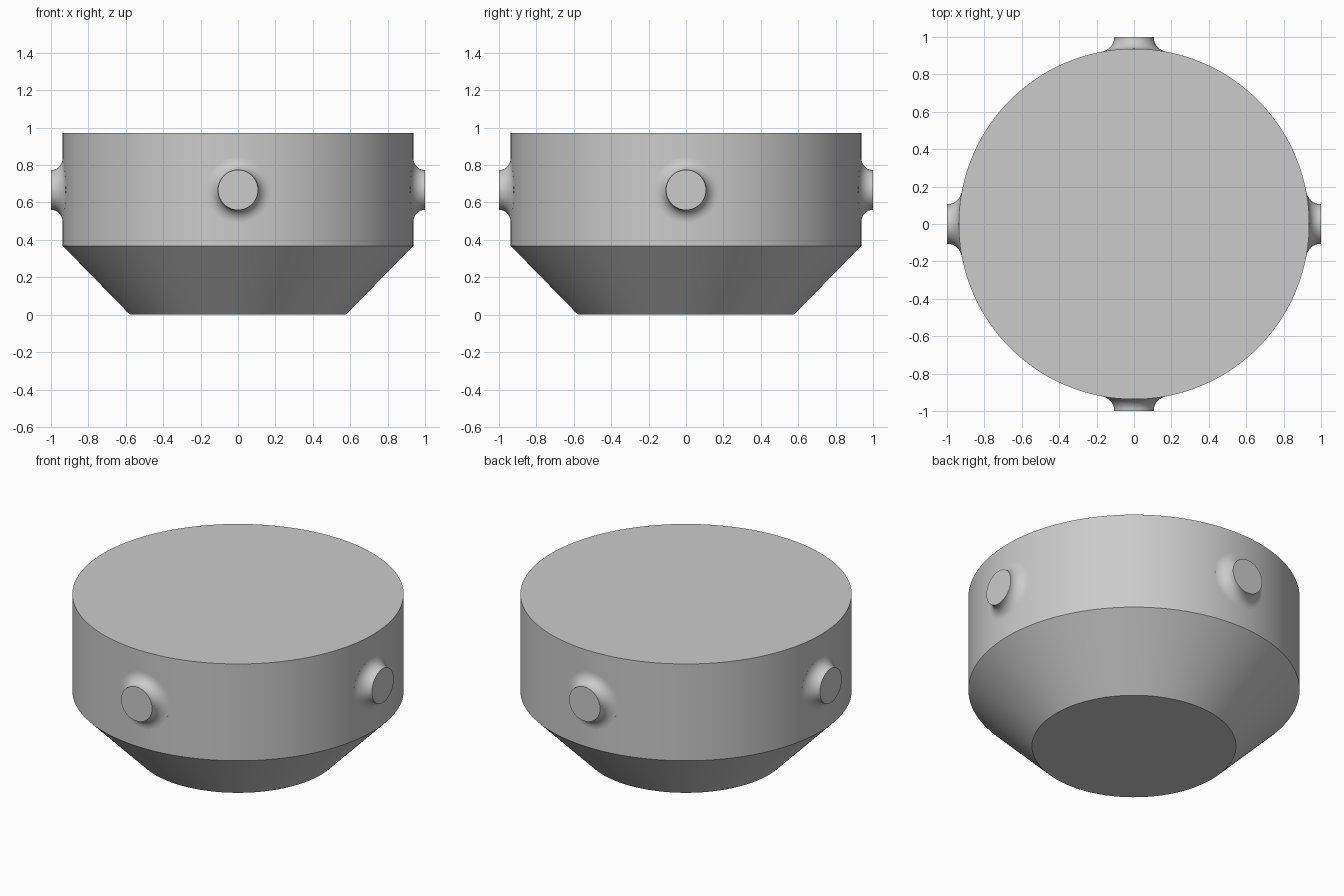
import bpy
import bmesh
from math import sin, cos, pi, sqrt, radians
from mathutils import Matrix, Vector

if "Cube" in bpy.data.objects:
    bpy.data.objects.remove(bpy.data.objects["Cube"])

BODY_R = 0.937      # outer radius of the drum
PEG_R = 0.107       # radius of each side peg
PEG_Z = 0.667       # height of the peg axes
FLARE_W, FLARE_H = 0.066, 0.06   # fillet where a peg meets the drum

grey = bpy.data.materials.new("plain_grey")
grey.use_nodes = True
colour = (0.6, 0.6, 0.6, 1)
grey.diffuse_color = colour
grey.node_tree.nodes["Principled BSDF"].inputs["Base Color"].default_value = colour


def loft(name, rings, cap_start=True):
    """Join rings of points into a skin and cap the ends."""
    bm = bmesh.new()
    loops = [[bm.verts.new(p) for p in ring] for ring in rings]
    for a, b in zip(loops, loops[1:]):
        n = len(a)
        for i in range(n):
            j = (i + 1) % n
            bm.faces.new((a[i], a[j], b[j], b[i]))
    if cap_start:
        bm.faces.new(loops[0][::-1])
    bm.faces.new(loops[-1])
    mesh = bpy.data.meshes.new(name)
    bm.to_mesh(mesh)
    bm.free()
    mesh.materials.append(grey)
    obj = bpy.data.objects.new(name, mesh)
    bpy.context.collection.objects.link(obj)
    bpy.ops.object.select_all(action="DESELECT")
    obj.select_set(True)
    bpy.context.view_layer.objects.active = obj
    bpy.ops.object.shade_smooth_by_angle(angle=radians(30))
    return obj


def circle(radius, count):
    return [(radius * cos(2 * pi * i / count), radius * sin(2 * pi * i / count))
            for i in range(count)]


# Drum with a tapered underside
profile = [(0.577, 0), (BODY_R, 0.368), (BODY_R, 0.972)]
loft("drum_body", [[(x, y, z) for x, y in circle(r, 192)] for r, z in profile])


# Peg pointing along +x: a fillet wrapped on the drum wall, then a flat end
def peg_ring(radius, lift):
    return [(sqrt(BODY_R ** 2 - y * y) + lift, y, PEG_Z + z)
            for y, z in circle(radius, 64)]


STEPS = 10
peg_rings = [peg_ring(PEG_R + FLARE_W, -0.004)]
for k in range(STEPS + 1):
    a = pi / 2 * k / STEPS
    peg_rings.append(peg_ring(PEG_R + FLARE_W * (1 - sin(a)), FLARE_H * (1 - cos(a))))
peg_rings.append([(1, y, PEG_Z + z) for y, z in circle(PEG_R, 64)])

for turn, side in enumerate(("left", "back", "right", "front")):
    spin = Matrix.Rotation(turn * pi / 2, 3, "Z")
    loft(side + "_peg", [[spin @ Vector(p) for p in ring] for ring in peg_rings],
         cap_start=False)
